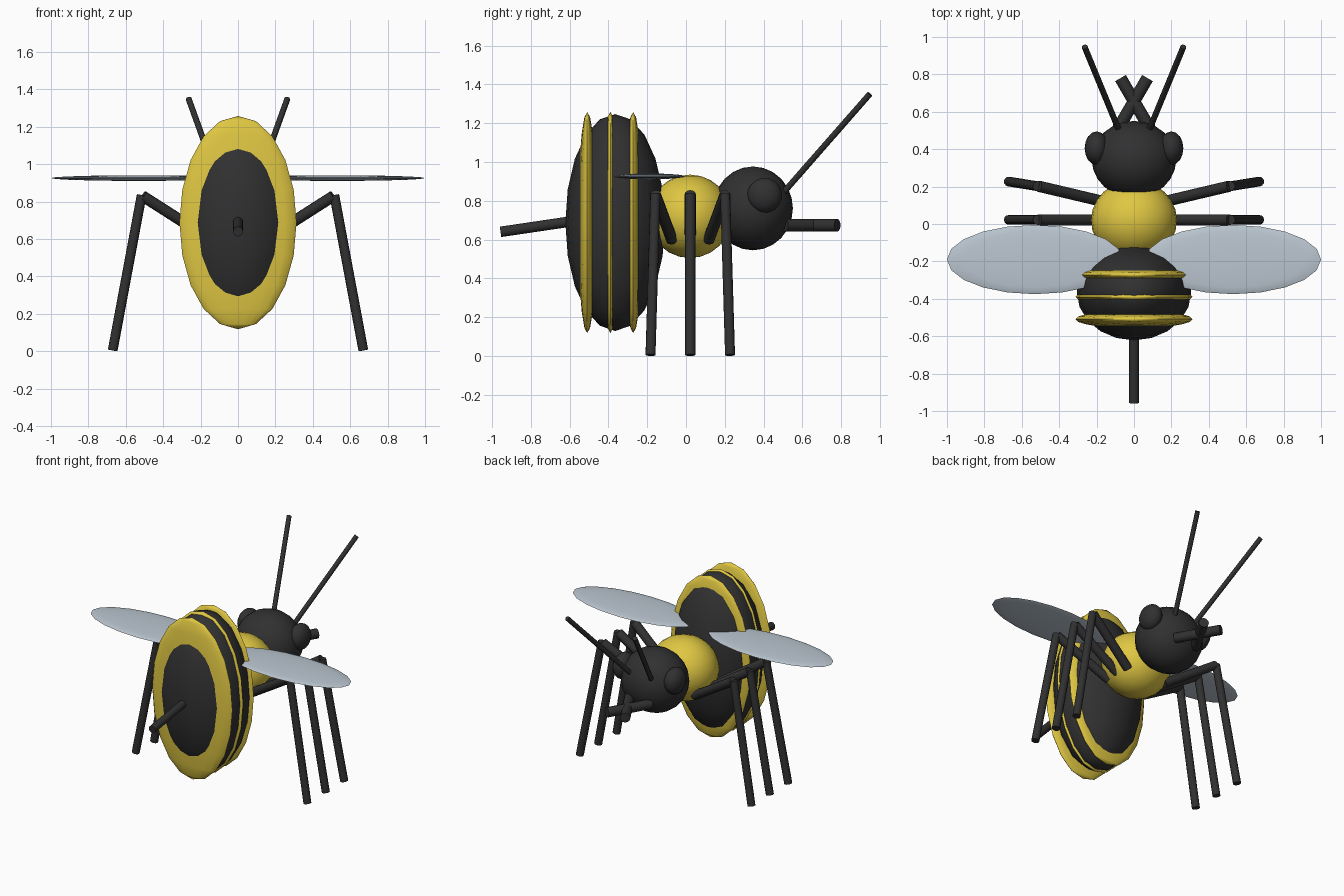
import bpy, math
from mathutils import Vector

if "Cube" in bpy.data.objects:
    bpy.data.objects.remove(bpy.data.objects["Cube"])


def material(name, rgb):
    m = bpy.data.materials.new(name)
    m.diffuse_color = (*rgb, 1)
    m.use_nodes = True
    m.node_tree.nodes["Principled BSDF"].inputs["Base Color"].default_value = m.diffuse_color
    return m


BLACK = material("charcoal black", (0.03, 0.03, 0.03))
YELLOW = material("honey yellow", (0.74, 0.57, 0.055))
WING = material("pale blue grey", (0.50, 0.57, 0.64))


def finish(name, mat):
    ob = bpy.context.object
    ob.name = name
    ob.data.materials.append(mat)
    bpy.ops.object.transform_apply(location=False, rotation=True, scale=True)
    bpy.ops.object.shade_smooth_by_angle(angle=math.radians(50))
    return ob


def ellipsoid(name, centre, radii, mat, segments=20, rings=10):
    bpy.ops.mesh.primitive_uv_sphere_add(segments=segments, ring_count=rings,
                                         radius=1, location=centre)
    bpy.context.object.scale = radii
    return finish(name, mat)


def rod(name, start, end, radius, mat=BLACK):
    a, b = Vector(start), Vector(end)
    bpy.ops.mesh.primitive_cylinder_add(vertices=12, radius=radius,
                                        depth=(b - a).length, location=(a + b) / 2)
    bpy.context.object.rotation_euler = (b - a).to_track_quat('Z', 'Y').to_euler()
    return finish(name, mat)


# Body
ellipsoid("abdomen", (0, -0.365, 0.688), (0.306, 0.257, 0.559), BLACK)
ellipsoid("thorax", (0, 0.02, 0.72), (0.23, 0.215, 0.215), YELLOW, 24, 12)
ellipsoid("head", (0, 0.345, 0.761), (0.226, 0.206, 0.216), BLACK, 24, 12)

# Flattened discs that show as stripes around the abdomen
for i, y in enumerate((-0.509, -0.39, -0.272)):
    ellipsoid(f"stripe_{i + 1}", (0, y, 0.688), (0.313, 0.048, 0.57), YELLOW)

# Stinger
rod("stinger", (0, -0.55, 0.70), (0, -0.956, 0.64), 0.027)

# Paired parts
for side, s in (("left", -1), ("right", 1)):
    ellipsoid(f"{side}_eye", (s * 0.2, 0.405, 0.828), (0.064, 0.09, 0.09), BLACK, 16, 10)
    ellipsoid(f"{side}_wing", (s * 0.53, -0.19, 0.926), (0.47, 0.185, 0.015), WING)
    rod(f"{side}_antenna", (s * 0.08, 0.50, 0.84), (s * 0.264, 0.947, 1.35), 0.016)
    rod(f"{side}_mandible", (s * 0.085, 0.51, 0.674), (-s * 0.072, 0.78, 0.674), 0.033)
    # Two-part legs fanning out from the thorax
    for pos, k in (("front", 1), ("middle", 0), ("rear", -1)):
        hip = (s * 0.15, 0.022 + k * 0.095, 0.60)
        knee = (s * 0.51, 0.022 + k * 0.18, 0.83)
        foot = (s * 0.67, 0.022 + k * 0.205, 0.005)
        rod(f"{side}_{pos}_upper_leg", hip, knee, 0.03)
        rod(f"{side}_{pos}_lower_leg", (s * 0.515, knee[1], 0.835), foot, 0.026)
